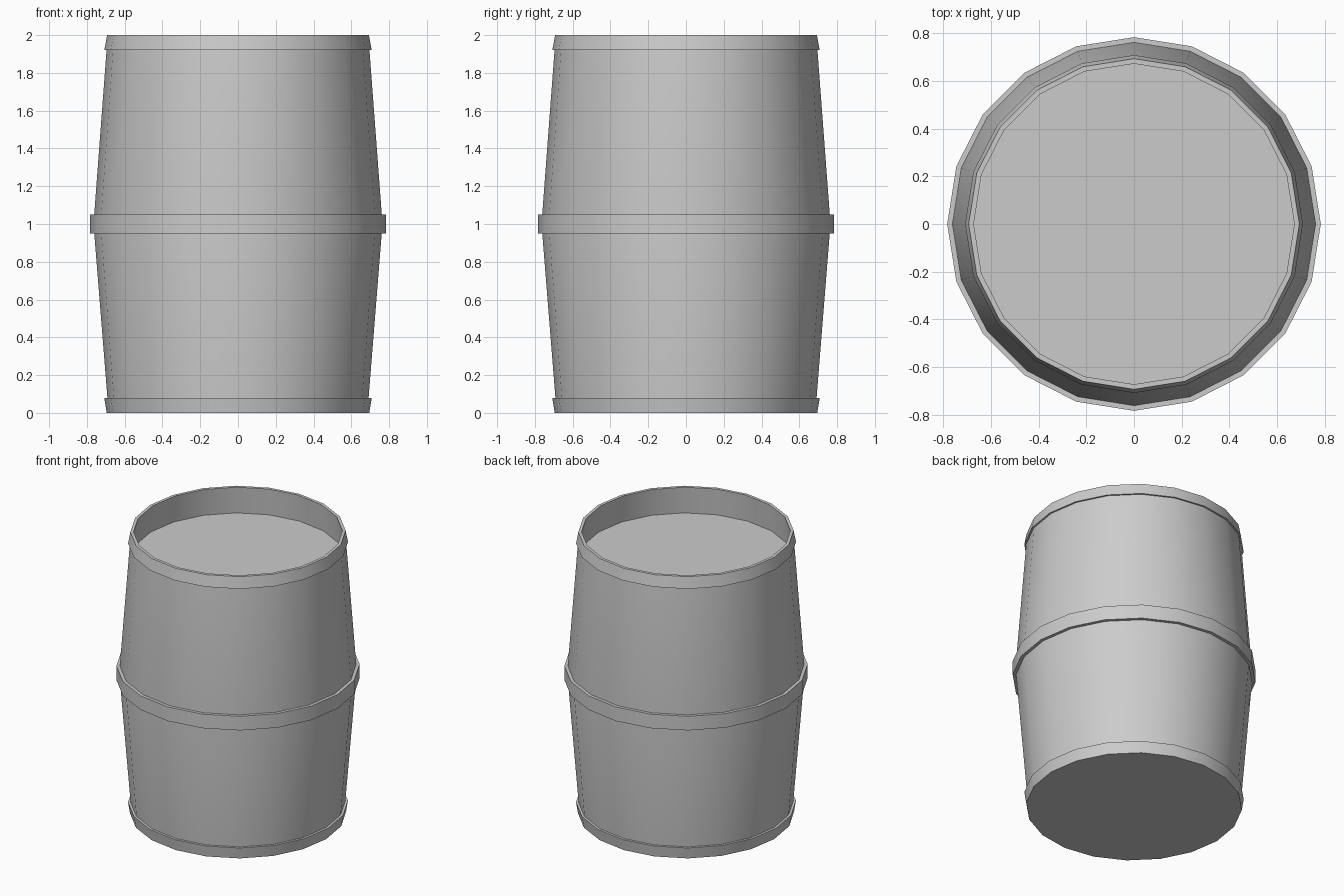
import bpy, bmesh, math

if "Cube" in bpy.data.objects:
    bpy.data.objects.remove(bpy.data.objects["Cube"])

SIDES = 20

def lathe(name, profile, closed=False):
    """Revolve (radius, z) points around z; radius 0 becomes a pole cap."""
    bm = bmesh.new()
    rings = []
    for r, z in profile:
        if r == 0:
            continue
        rings.append([bm.verts.new((r * math.cos(a), r * math.sin(a), z))
                      for a in (2 * math.pi * i / SIDES for i in range(SIDES))])
    pairs = list(zip(rings, rings[1:]))
    if closed:
        pairs.append((rings[-1], rings[0]))
    for lo, hi in pairs:
        for i in range(SIDES):
            j = (i + 1) % SIDES
            bm.faces.new((lo[i], lo[j], hi[j], hi[i]))
    # Flat caps where the profile reaches the axis
    if profile[0][0] == 0:
        bm.faces.new(rings[0])
    if profile[-1][0] == 0:
        bm.faces.new(rings[-1])
    bmesh.ops.recalc_face_normals(bm, faces=bm.faces)
    mesh = bpy.data.meshes.new(name)
    bm.to_mesh(mesh)
    bm.free()
    ob = bpy.data.objects.new(name, mesh)
    bpy.context.collection.objects.link(ob)
    bpy.ops.object.select_all(action='DESELECT')
    ob.select_set(True)
    bpy.context.view_layer.objects.active = ob
    bpy.ops.object.shade_smooth_by_angle(angle=math.radians(30))
    return ob

# Bulging body with a recessed lid inside the rim
lathe("barrel_body", [(0, 0), (0.685, 0), (0.765, 1.0), (0.69, 2.0),
                      (0.672, 2.0), (0.687, 1.81), (0, 1.81)])

# Hoops: tapered at both ends, straight at the middle
lathe("bottom_hoop", [(0.68, 0), (0.695, 0), (0.708, 0.08), (0.688, 0.08)], closed=True)
lathe("middle_hoop", [(0.75, 0.95), (0.783, 0.95), (0.783, 1.05), (0.75, 1.05)], closed=True)
lathe("top_hoop", [(0.688, 1.92), (0.708, 1.92), (0.693, 2.0), (0.68, 2.0)], closed=True)
